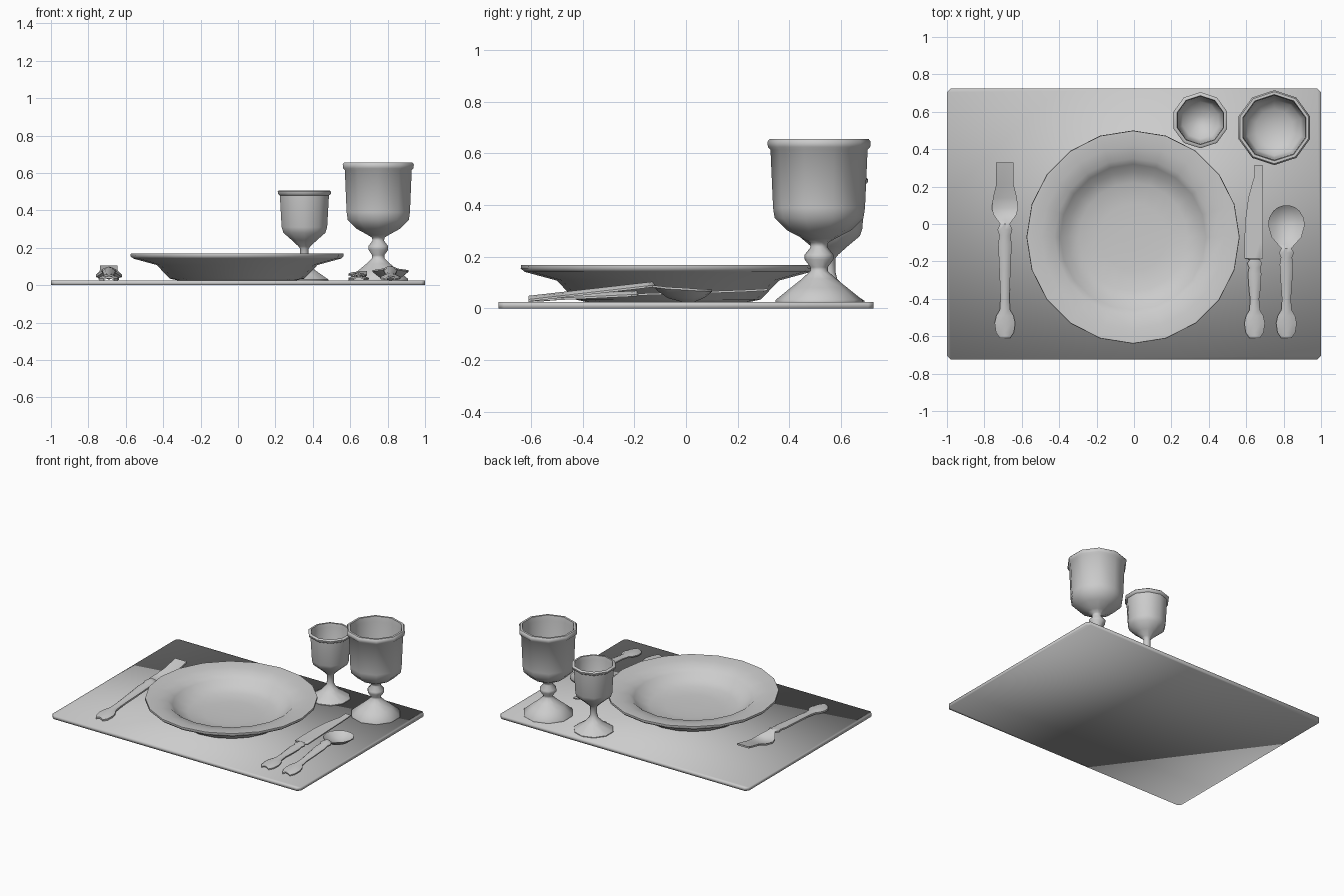
import bpy, bmesh, math

grey = bpy.data.materials.new("plain grey")
grey.diffuse_color = (0.6, 0.6, 0.6, 1)


def finish(name, bm, angle):
    bmesh.ops.recalc_face_normals(bm, faces=bm.faces)
    me = bpy.data.meshes.new(name)
    bm.to_mesh(me)
    bm.free()
    ob = bpy.data.objects.new(name, me)
    bpy.context.collection.objects.link(ob)
    me.materials.append(grey)
    bpy.ops.object.select_all(action='DESELECT')
    ob.select_set(True)
    bpy.context.view_layer.objects.active = ob
    if angle:
        bpy.ops.object.shade_smooth_by_angle(angle=math.radians(angle))
    else:
        bpy.ops.object.shade_smooth()
    return ob


def loft(name, rings, angle):
    """Skin a list of closed point rings and cap both ends."""
    bm = bmesh.new()
    loops = [[bm.verts.new(p) for p in ring] for ring in rings]
    n = len(loops[0])
    for a, b in zip(loops, loops[1:]):
        for i in range(n):
            j = (i + 1) % n
            bm.faces.new((a[i], a[j], b[j], b[i]))
    bm.faces.new(loops[0])
    bm.faces.new(loops[-1])
    return finish(name, bm, angle)


def lathe(name, cx, cy, profile, sides, angle=50):
    rings = [[(cx + r * math.sin(2 * math.pi * i / sides),
               cy + r * math.cos(2 * math.pi * i / sides), z) for i in range(sides)]
             for r, z in profile]
    return loft(name, rings, angle)


def utensil(name, cx, stations, thick=0.012):
    """Stations: y, left width, right width, edge height, sag of the middle."""
    steps = (-1, -0.6, 0, 0.6, 1)
    rings = []
    for y, wl, wr, z, sag in stations:
        top = [(cx + f * (wl if f < 0 else wr), y, z - sag * (1 - f * f)) for f in steps]
        low = [(x, yy, max(zz - thick, 0.022)) for x, yy, zz in reversed(top)]
        rings.append(top + low)
    return loft(name, rings, 40)


def handle(length, z0, z1):
    """Knobbed handle running back from y = -0.61, rising from z0 to z1."""
    shape = [(0, .028), (.03, .048), (.08, .055), (.12, .046), (.15, .028), (.21, .024),
             (.6, .03), (.82, .036), (.9, .03), (.95, .04), (1, .026)]
    out = []
    for d, w in shape:
        dist = d if d < .5 else d * length
        t = dist / length
        out.append((-.61 + dist, w, w, z0 + (z1 - z0) * t, -.014))
    return out


# Place mat with clipped corners
c, X, Y = 0.02, 1.0, 0.725
outline = [(X, Y - c), (X - c, Y), (c - X, Y), (-X, Y - c),
           (-X, c - Y), (c - X, -Y), (X - c, -Y), (X, c - Y)]
loft("place_mat", [[(x, y, z) for x, y in outline] for z in (0, 0.025)], None)

# Plate
lathe("plate", -0.005, -0.07, [
    (.32, .026), (.36, .035), (.43, .108), (.555, .142), (.57, .155), (.568, .168),
    (.555, .168), (.49, .158), (.42, .145), (.39, .12), (.35, .085), (.29, .062),
    (.18, .052), (.06, .05)], 20, 60)

# Large goblet
lathe("large_goblet", 0.75, 0.515, [
    (.168, .025), (.168, .033), (.11, .08), (.066, .115), (.034, .145), (.034, .16),
    (.056, .19), (.056, .208), (.032, .238), (.036, .255), (.062, .27), (.125, .303),
    (.172, .35), (.178, .39), (.188, .615), (.198, .625), (.2, .645), (.192, .656),
    (.177, .656), (.172, .62), (.163, .38), (.15, .345), (.1, .31), (.03, .295)], 10)

# Small goblet
lathe("small_goblet", 0.355, 0.555, [
    (.135, .025), (.135, .03), (.06, .08), (.03, .115), (.024, .14), (.024, .195),
    (.034, .208), (.07, .24), (.118, .28), (.128, .31), (.138, .48), (.148, .487),
    (.15, .5), (.144, .506), (.131, .506), (.127, .48), (.117, .315), (.1, .285),
    (.03, .245)], 10)

# Fork
utensil("fork", -0.69, handle(.61, .035, .085) + [
    (.02, .04, .04, .075, .002), (.05, .062, .062, .06, .01), (.085, .07, .07, .055, .012),
    (.14, .064, .064, .06, .01), (.21, .047, .047, .08, .004), (.33, .047, .047, .105, 0)])

# Spoon
utensil("spoon", 0.815, handle(.48, .035, .09) + [
    (-.11, .045, .045, .088, .012), (-.07, .08, .08, .083, .035), (-.01, .097, .097, .08, .048),
    (.03, .094, .094, .077, .045), (.07, .07, .07, .075, .026), (.09, .045, .045, .074, .01),
    (.1, .015, .015, .073, 0)], 0.008)

# Knife
utensil("knife", 0.645, handle(.42, .035, .055) + [
    (-.185, .055, .045, .058, 0), (-.1, .055, .045, .061, 0), (.02, .05, .045, .065, 0),
    (.14, .034, .045, .069, 0), (.22, .012, .045, .072, 0), (.28, -.012, .045, .075, 0),
    (.315, -.032, .043, .077, 0)], 0.008)
